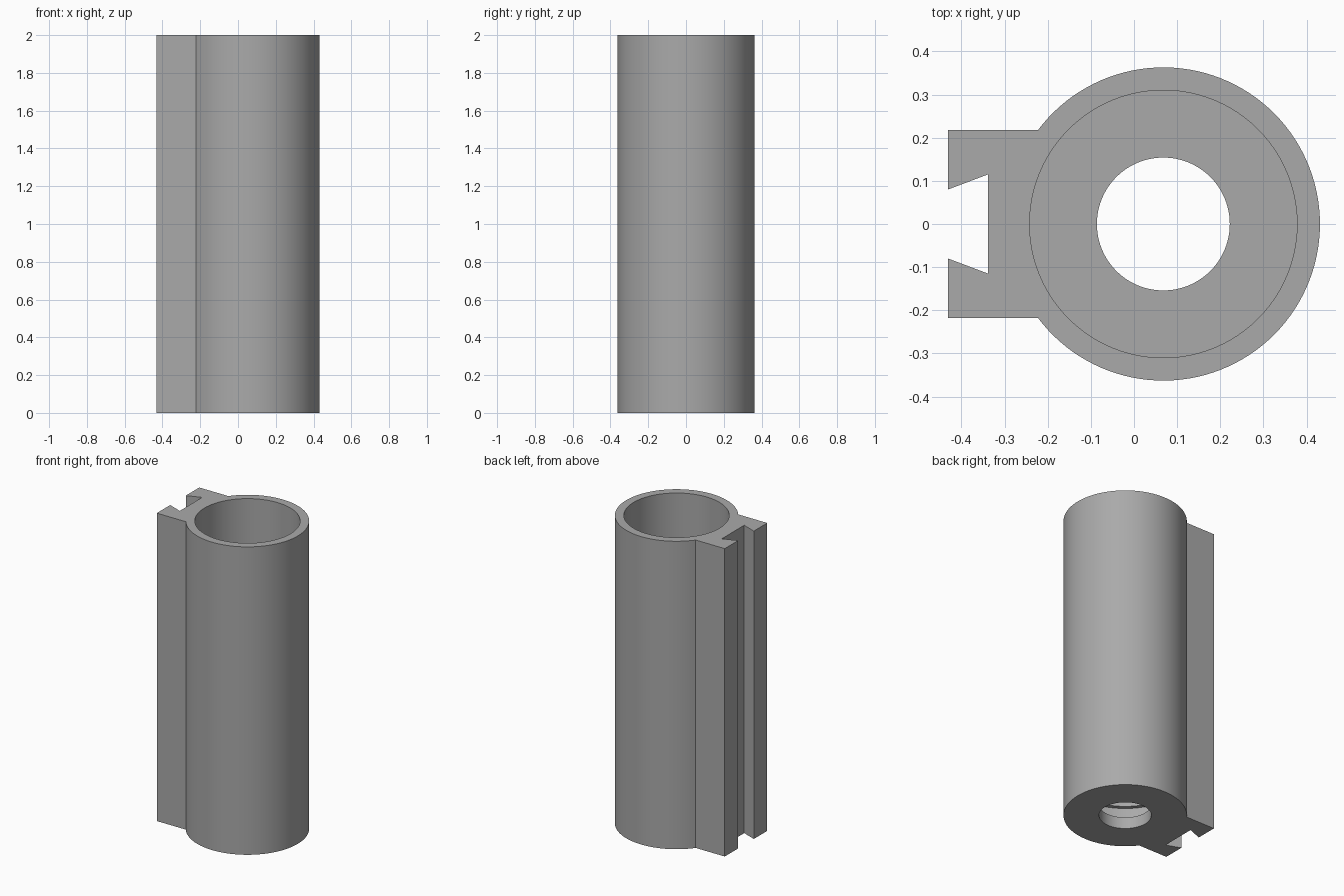
import bpy, bmesh, math

cube = bpy.data.objects.get("Cube")
if cube:
    bpy.data.objects.remove(cube, do_unlink=True)

SEGMENTS = 96
HEIGHT = 2.0
CENTRE_X = 0.068
OUTER_R, BORE_R, HOLE_R = 0.363, 0.31, 0.154
RAIL_X, RAIL_HALF = -0.431, 0.218

grey = bpy.data.materials.new("plain grey")
grey.use_nodes = True
colour = (0.4, 0.4, 0.4, 1)
grey.diffuse_color = colour
grey.node_tree.nodes["Principled BSDF"].inputs["Base Color"].default_value = colour


def outline():
    """Round body that runs into a rail with a dovetail slot."""
    stop = math.pi - math.asin(RAIL_HALF / OUTER_R)
    arc = [(CENTRE_X + OUTER_R * math.cos(a), OUTER_R * math.sin(a))
           for a in (stop * (2 * i / SEGMENTS - 1) for i in range(SEGMENTS + 1))]
    upper = [(RAIL_X, RAIL_HALF), (RAIL_X, 0.08), (-0.338, 0.115)]
    return arc + upper + [(x, -y) for x, y in reversed(upper)]


def circle(radius):
    steps = (math.tau * i / SEGMENTS for i in range(SEGMENTS))
    return [(CENTRE_X + radius * math.cos(a), radius * math.sin(a)) for a in steps]


bm = bmesh.new()


def loop(points, z):
    return [bm.verts.new((x, y, z)) for x, y in points]


def wall(low, high):
    for i in range(len(low)):
        j = (i + 1) % len(low)
        bm.faces.new((low[i], low[j], high[j], high[i]))


def cap(outer, inner):
    edges = [bm.edges.get((ring[i - 1], ring[i]))
             for ring in (outer, inner) for i in range(len(ring))]
    bmesh.ops.triangle_fill(bm, edges=edges, use_beauty=True)


# Outer skin
bottom, top = loop(outline(), 0), loop(outline(), HEIGHT)
wall(bottom, top)

# Inside: floor hole, undercut chamber, then the main bore
steps = [(HOLE_R, 0), (HOLE_R, 0.075), (0.335, 0.075),
         (0.335, 0.24), (BORE_R, 0.24), (BORE_R, HEIGHT)]
rings = [loop(circle(r), z) for r, z in steps]
for low, high in zip(rings, rings[1:]):
    wall(low, high)

# Flat ends
cap(bottom, rings[0])
cap(top, rings[-1])
bmesh.ops.recalc_face_normals(bm, faces=bm.faces)

mesh = bpy.data.meshes.new("dovetail_tube")
bm.to_mesh(mesh)
bm.free()
mesh.materials.append(grey)
tube = bpy.data.objects.new("dovetail_tube", mesh)
bpy.context.collection.objects.link(tube)
bpy.context.view_layer.objects.active = tube
tube.select_set(True)
bpy.ops.object.shade_smooth_by_angle(angle=math.radians(20))
